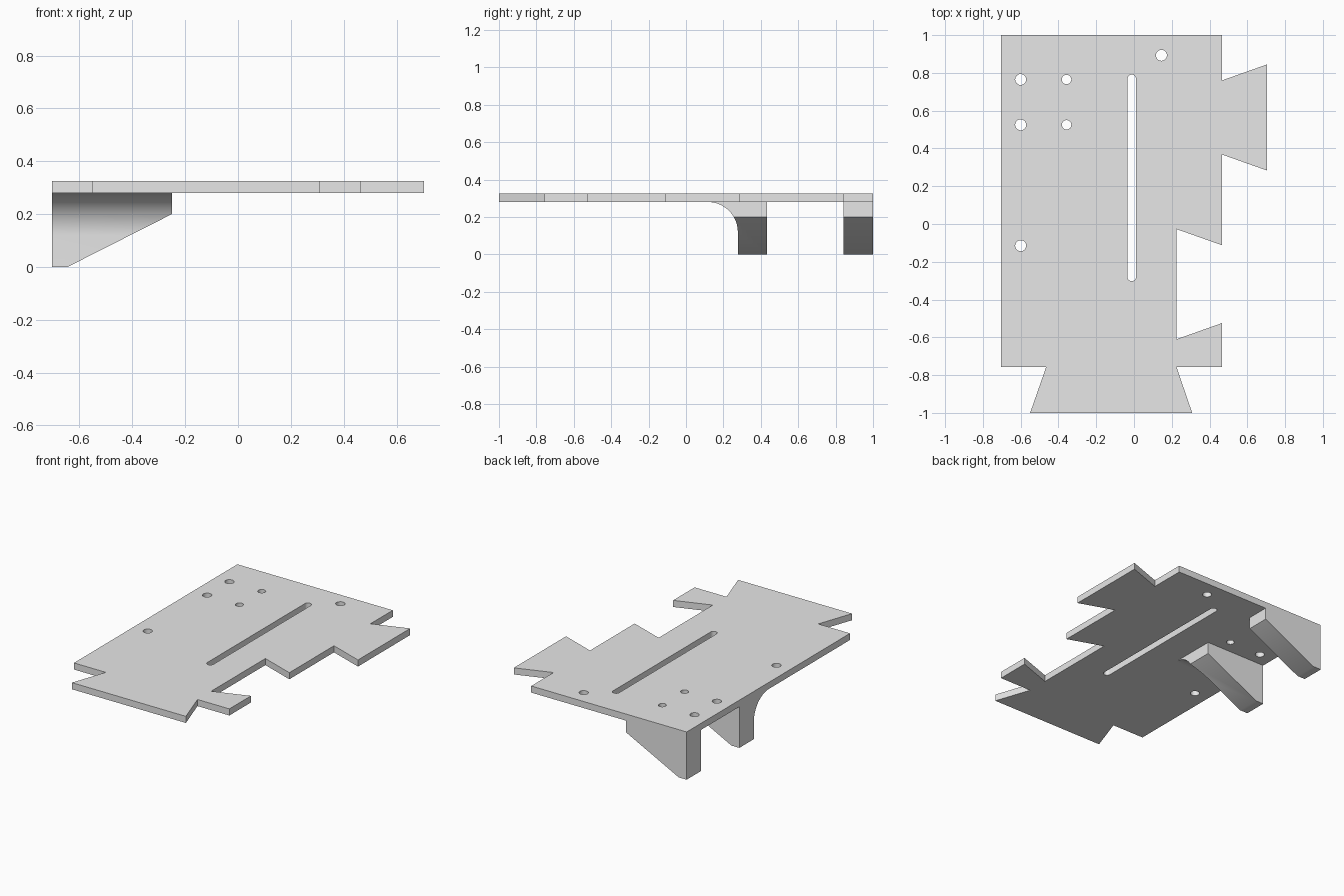
import bpy, bmesh, math
from mathutils import Vector

if "Cube" in bpy.data.objects:
    bpy.data.objects.remove(bpy.data.objects["Cube"], do_unlink=True)

TOP, UNDER = 0.325, 0.28      # plate heights
LEFT = -0.705                 # flush side edge

grey = bpy.data.materials.new("plain_grey")
grey.use_nodes = True
grey.diffuse_color = (0.8, 0.8, 0.8, 1)
grey.node_tree.nodes["Principled BSDF"].inputs["Base Color"].default_value = (0.8, 0.8, 0.8, 1)


def finish(name, mesh):
    """Link a mesh as a named part with sharp edges and smooth curves."""
    obj = bpy.data.objects.new(name, mesh)
    bpy.context.collection.objects.link(obj)
    mesh.materials.clear()
    mesh.materials.append(grey)
    bpy.ops.object.select_all(action="DESELECT")
    obj.select_set(True)
    bpy.context.view_layer.objects.active = obj
    bpy.ops.object.shade_smooth_by_angle(angle=math.radians(30))
    return obj


def arc(cx, cy, r, start, end, steps):
    angles = [math.radians(start + (end - start) * i / steps) for i in range(steps + 1)]
    return [(cx + r * math.cos(a), cy + r * math.sin(a)) for a in angles]


# Plate outline with dovetail tabs and notches
outline = [(LEFT, 1), (0.465, 1), (0.465, 0.76), (0.705, 0.845), (0.705, 0.283),
           (0.465, 0.368), (0.465, -0.112), (0.225, -0.027), (0.225, -0.61),
           (0.465, -0.525), (0.465, -0.757), (0.225, -0.757), (0.308, -1),
           (-0.55, -1), (-0.465, -0.757), (LEFT, -0.757)]

# Long slot and round holes
slot = arc(-0.012, 0.768, 0.023, 0, 180, 12) + arc(-0.012, -0.28, 0.023, 180, 360, 12)
large = [(-0.6, 0.765), (-0.6, 0.525), (-0.6, -0.115), (0.145, 0.893)]
small = [(-0.357, 0.765), (-0.357, 0.525)]
loops = [outline, slot]
loops += [arc(x, y, 0.029, 0, 360, 32)[:-1] for x, y in large]
loops += [arc(x, y, 0.025, 0, 360, 32)[:-1] for x, y in small]

# Filled flat curve gives the plate its openings
curve = bpy.data.curves.new("plate_profile", "CURVE")
curve.dimensions = "2D"
curve.fill_mode = "BOTH"
curve.extrude = (TOP - UNDER) / 2
for loop in loops:
    spline = curve.splines.new("POLY")
    spline.points.add(len(loop) - 1)
    for point, (x, y) in zip(spline.points, loop):
        point.co = (x, y, 0, 1)
    spline.use_cyclic_u = True
helper = bpy.data.objects.new("plate_profile", curve)
bpy.context.collection.objects.link(helper)
bpy.context.view_layer.update()
evaluated = helper.evaluated_get(bpy.context.evaluated_depsgraph_get())
plate_mesh = bpy.data.meshes.new_from_object(evaluated)
bpy.data.objects.remove(helper, do_unlink=True)
bm = bmesh.new()
bm.from_mesh(plate_mesh)
bmesh.ops.remove_doubles(bm, verts=bm.verts, dist=0.0001)
bmesh.ops.translate(bm, verts=bm.verts, vec=(0, 0, (TOP + UNDER) / 2))
bmesh.ops.recalc_face_normals(bm, faces=bm.faces)
bm.to_mesh(plate_mesh)
bm.free()
finish("plate", plate_mesh)


def bracket(name, profile):
    """Extrude a y-z profile sideways, then slice off the sloping underside."""
    bm = bmesh.new()
    face = bm.faces.new([bm.verts.new((LEFT, y, z)) for y, z in profile])
    extruded = bmesh.ops.extrude_face_region(bm, geom=[face])["geom"]
    verts = [v for v in extruded if isinstance(v, bmesh.types.BMVert)]
    bmesh.ops.translate(bm, verts=verts, vec=(-0.25 - LEFT, 0, 0))
    start, end = Vector((-0.645, 0, 0)), Vector((-0.25, 0, 0.2))
    slope = end - start
    cut = bmesh.ops.bisect_plane(bm, geom=bm.verts[:] + bm.edges[:] + bm.faces[:],
                                 plane_co=start, plane_no=(slope.z, 0, -slope.x),
                                 clear_outer=True)["geom_cut"]
    rim = [e for e in cut if isinstance(e, bmesh.types.BMEdge)]
    bmesh.ops.edgeloop_fill(bm, edges=rim)
    bmesh.ops.recalc_face_normals(bm, faces=bm.faces)
    mesh = bpy.data.meshes.new(name)
    bm.to_mesh(mesh)
    bm.free()
    finish(name, mesh)


# Plain rear bracket and filleted middle bracket
bracket("rear_bracket", [(0.843, 0), (1, 0), (1, UNDER), (0.843, UNDER)])
bracket("middle_bracket", [(0.277, 0), (0.433, 0), (0.433, UNDER)]
        + arc(0.117, 0.12, 0.16, 90, 0, 20))
